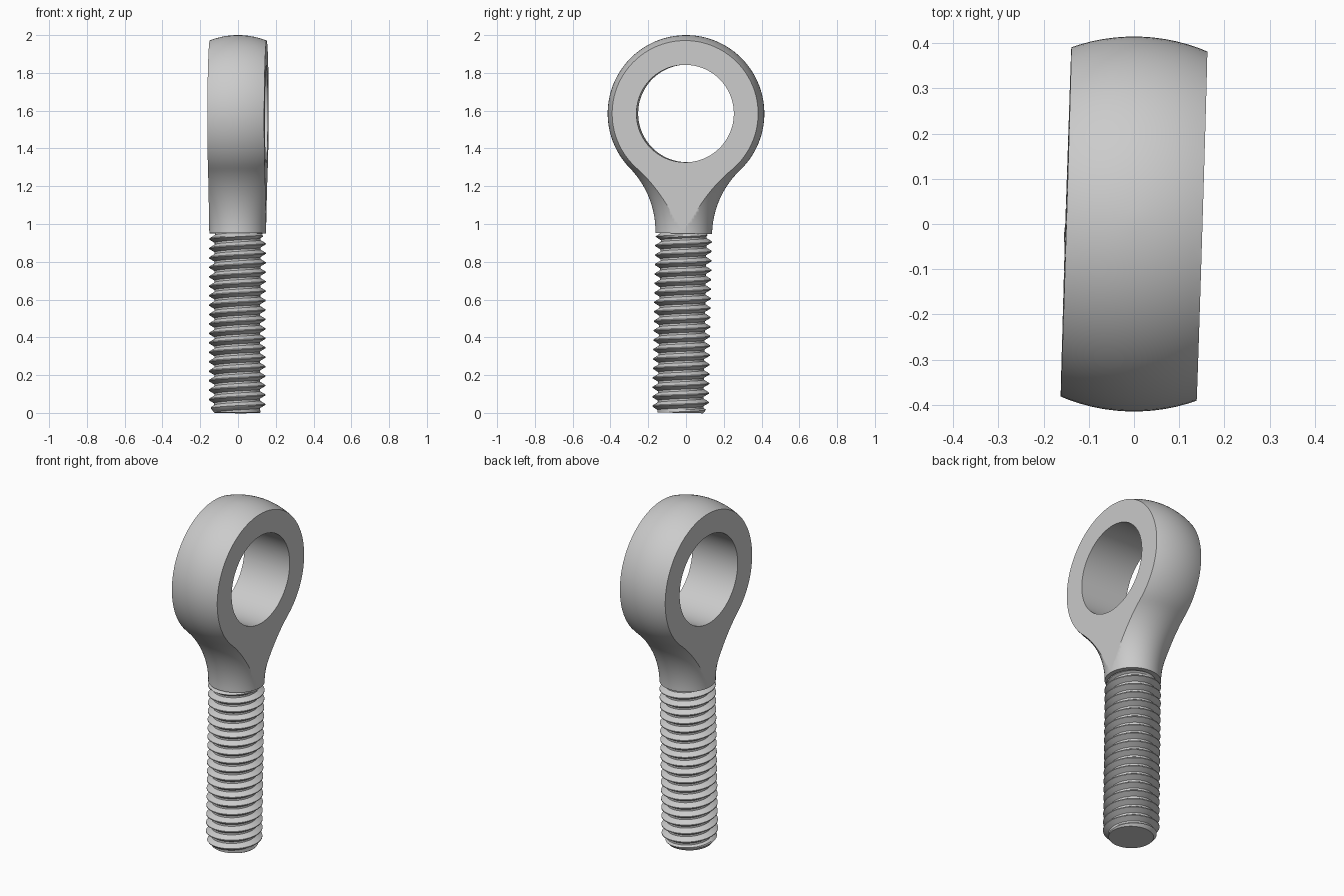
import bpy, bmesh
from math import sin, cos, pi, radians, sqrt, atan2
from mathutils import Matrix

cube = bpy.data.objects.get("Cube")
if cube:
    bpy.data.objects.remove(cube, do_unlink=True)

EYE_Z = 1.585        # height of the eye centre
EYE_R = 0.415        # ball radius
HOLE_R = 0.258
HALF_W = 0.1505      # half thickness of the eye
NECK_R = 0.15
NECK_Z = 0.95        # where the neck meets the thread
PITCH = 0.05
ROOT_R = 0.121
TILT = (radians(-1.08), radians(0.15), radians(-1.75))

steel = bpy.data.materials.new("grey steel")
steel.use_nodes = True
steel.diffuse_color = (0.6, 0.6, 0.6, 1)
steel.node_tree.nodes["Principled BSDF"].inputs["Base Color"].default_value = (0.6, 0.6, 0.6, 1)


def make_object(name, bm):
    """Turn a bmesh into an object that pivots on the eye centre."""
    bmesh.ops.translate(bm, verts=bm.verts, vec=(0, 0, -EYE_Z))
    bmesh.ops.recalc_face_normals(bm, faces=bm.faces)
    mesh = bpy.data.meshes.new(name)
    bm.to_mesh(mesh)
    bm.free()
    mesh.materials.append(steel)
    obj = bpy.data.objects.new(name, mesh)
    bpy.context.collection.objects.link(obj)
    obj.location = (0, 0, EYE_Z)
    obj.rotation_euler = TILT
    return obj


def select_only(obj):
    bpy.ops.object.select_all(action='DESELECT')
    obj.select_set(True)
    bpy.context.view_layer.objects.active = obj


def cut(obj, cutter, operation):
    """Apply a boolean and discard the cutter."""
    cutter.hide_render = True
    mod = obj.modifiers.new("cut", 'BOOLEAN')
    mod.operation = operation
    mod.solver = 'EXACT'
    mod.object = cutter
    select_only(obj)
    bpy.ops.object.modifier_apply(modifier=mod.name)
    bpy.data.objects.remove(cutter, do_unlink=True)


# Eye and neck: ball blended into the neck by a tangent fillet, revolved
drop = EYE_Z - NECK_Z
fillet = (NECK_R**2 + drop**2 - EYE_R**2) / (2 * (EYE_R - NECK_R))
centre_r = NECK_R + fillet
blend = atan2(drop, centre_r)
STEPS = 20
profile = [(0, NECK_Z)]
for i in range(STEPS + 1):
    a = pi - blend * i / STEPS
    profile.append((centre_r + fillet * cos(a), NECK_Z + fillet * sin(a)))
for i in range(1, 2 * STEPS + 1):
    a = -blend + (blend + pi / 2) * i / (2 * STEPS)
    profile.append((EYE_R * cos(a), EYE_Z + EYE_R * sin(a)))

bm = bmesh.new()
verts = [bm.verts.new((r, 0, z)) for r, z in profile]
edges = [bm.edges.new(pair) for pair in zip(verts, verts[1:])]
bmesh.ops.spin(bm, geom=verts + edges, cent=(0, 0, 0), axis=(0, 0, 1),
               angle=2 * pi, steps=96, use_duplicate=False)
bmesh.ops.remove_doubles(bm, verts=bm.verts, dist=1e-5)
eye = make_object("eye_and_neck", bm)

# Slab that leaves the two flat sides
bm = bmesh.new()
bmesh.ops.create_cube(bm, size=2, matrix=Matrix.Translation((0, 0, EYE_Z)) @
                      Matrix.Diagonal((HALF_W, 1, 1, 1)))
cut(eye, make_object("slab_cutter", bm), 'INTERSECT')

# Round hole through the eye
bm = bmesh.new()
bmesh.ops.create_cone(bm, cap_ends=True, segments=96, radius1=HOLE_R, radius2=HOLE_R, depth=1,
                      matrix=Matrix.Translation((0, 0, EYE_Z)) @ Matrix.Rotation(pi / 2, 4, 'Y'))
cut(eye, make_object("hole_cutter", bm), 'DIFFERENCE')


# Threaded shank: right-handed helical sheet, chamfered at the tip
def thread_radius(phase):
    """Trapezoid tooth, with its crest at phase 0."""
    d = abs((phase + 0.5) % 1 - 0.5)
    t = min(max((d - 0.05) / 0.35, 0), 1)
    return NECK_R + (ROOT_R - NECK_R) * t


def shank_point(angle, phase):
    z = PITCH * (phase + 0.9 + angle / (2 * pi))
    z = min(max(z, 0), NECK_Z)
    r = min(thread_radius(phase), ROOT_R - 0.001 + 0.85 * z, ROOT_R + 1.5 * (NECK_Z - z))
    return (r * cos(angle), r * sin(angle), z)


SEGMENTS = 72
tooth = (-0.4, -0.225, -0.05, 0.05, 0.225, 0.4)
phases = [turn + p for turn in range(-3, 22) for p in tooth]
bm = bmesh.new()
columns = [[bm.verts.new(shank_point(2 * pi * s / SEGMENTS, p)) for p in phases]
           for s in range(SEGMENTS + 1)]
for left, right in zip(columns, columns[1:]):
    for k in range(len(phases) - 1):
        bm.faces.new((left[k], right[k], right[k + 1], left[k + 1]))
bmesh.ops.remove_doubles(bm, verts=bm.verts, dist=1e-5)
bmesh.ops.holes_fill(bm, edges=[e for e in bm.edges if e.is_boundary], sides=0)
shank = make_object("threaded_shank", bm)

# Smooth shading with crisp edges
for obj in (eye, shank):
    select_only(obj)
    bpy.ops.object.shade_smooth_by_angle(angle=radians(30))
weighted = eye.modifiers.new("flat_sides", 'WEIGHTED_NORMAL')
weighted.keep_sharp = True
